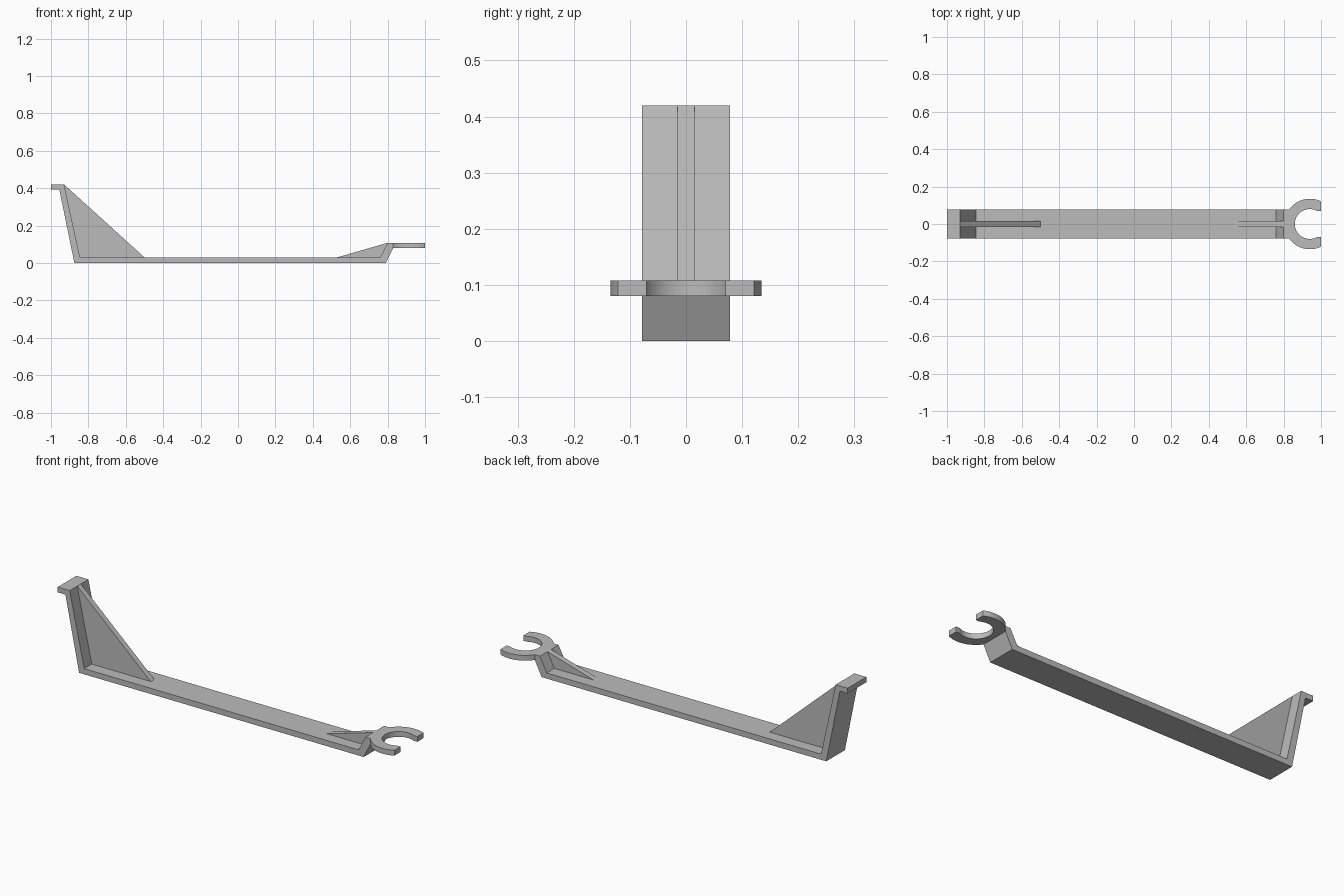
import bpy, bmesh
from math import asin, cos, sin, pi
from mathutils import Vector

cube = bpy.data.objects.get("Cube")
if cube:
    bpy.data.objects.remove(cube, do_unlink=True)

grey = bpy.data.materials.new("plain grey")
grey.use_nodes = True
colour = (0.5, 0.5, 0.5, 1)
grey.diffuse_color = colour
grey.node_tree.nodes["Principled BSDF"].inputs["Base Color"].default_value = colour


def extrude_outline(name, points, offset):
    """Close an outline into a face and extrude it along offset."""
    bm = bmesh.new()
    face = bm.faces.new([bm.verts.new(p) for p in points])
    result = bmesh.ops.extrude_face_region(bm, geom=[face])
    moved = [g for g in result["geom"] if isinstance(g, bmesh.types.BMVert)]
    bmesh.ops.translate(bm, verts=moved, vec=Vector(offset))
    bmesh.ops.recalc_face_normals(bm, faces=bm.faces)
    mesh = bpy.data.meshes.new(name)
    bm.to_mesh(mesh)
    bm.free()
    mesh.materials.append(grey)
    obj = bpy.data.objects.new(name, mesh)
    bpy.context.collection.objects.link(obj)
    return obj


def side_profile(name, profile, half_width):
    points = [(x, -half_width, z) for x, z in profile]
    return extrude_outline(name, points, (0, 2 * half_width, 0))


FLOOR, TIP_LOW, TIP_TOP = 0.03, 0.08, 0.108
HALF_WIDTH, RIB = 0.078, 0.015

# Hook centre and radii; the outer arc starts at the edge of the arm
CX, OUTER, INNER, SLOT, END = 0.94, 0.135, 0.08, 0.07, 1.0
join = pi - asin(HALF_WIDTH / OUTER)
join_x = CX + OUTER * cos(join)

# Bent strip: lipped upright, long bar and raised tip
side_profile("bent_arm", [
    (-1, 0.42), (-0.93, 0.42), (-0.845, FLOOR), (0.76, FLOOR),
    (0.80, TIP_TOP), (join_x, TIP_TOP), (join_x, TIP_LOW), (0.79, 0),
    (-0.875, 0), (-0.955, 0.392), (-1, 0.392)], HALF_WIDTH)

# Thin triangular stiffeners
side_profile("upright_rib", [(-0.93, 0.42), (-0.5, FLOOR), (-0.845, FLOOR)], RIB)
side_profile("tip_rib", [(0.53, FLOOR), (0.80, TIP_TOP), (0.76, FLOOR)], RIB)


# Open ring with a straight-sided mouth
def arc(radius, start, stop, steps):
    for i in range(steps + 1):
        a = start + (stop - start) * i / steps
        yield CX + radius * cos(a), radius * sin(a)


tip = asin(((OUTER ** 2 - (END - CX) ** 2) ** 0.5) / OUTER)
mouth = asin(SLOT / INNER)
outline = list(arc(OUTER, join, tip, 20))
outline += [(END, SLOT)]
outline += list(arc(INNER, mouth, 2 * pi - mouth, 40))
outline += [(END, -SLOT)]
outline += list(arc(OUTER, -tip, -join, 20))
hook = extrude_outline("open_ring", [(x, y, TIP_LOW) for x, y in outline],
                       (0, 0, TIP_TOP - TIP_LOW))

# Smooth the curved walls, keep the rims sharp
bpy.ops.object.select_all(action="DESELECT")
hook.select_set(True)
bpy.context.view_layer.objects.active = hook
bpy.ops.object.shade_smooth_by_angle(angle=pi / 6)
